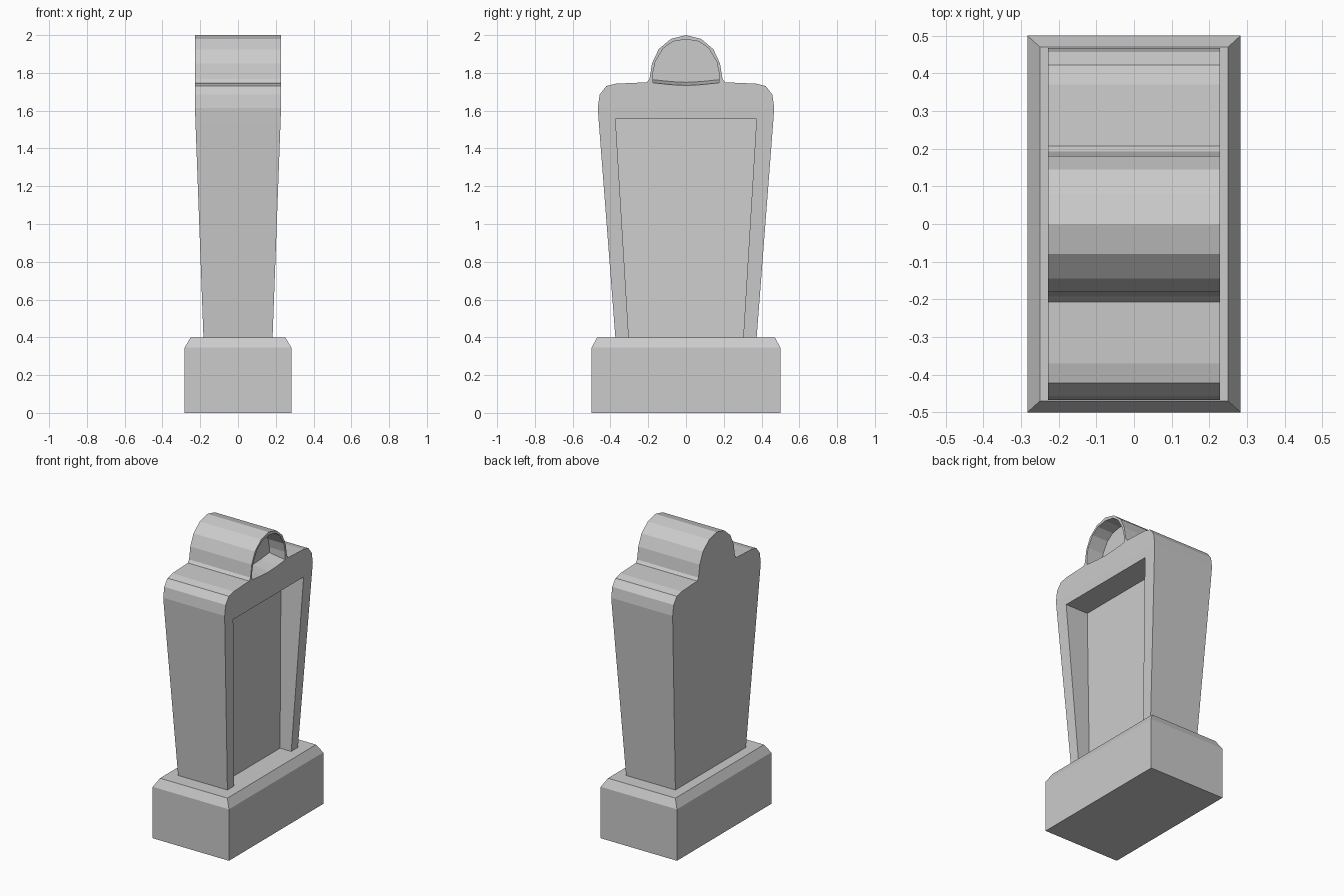
import bpy, bmesh

if "Cube" in bpy.data.objects:
    bpy.data.objects.remove(bpy.data.objects["Cube"])


def loft(name, rings, split_z=None):
    """Skin a list of matching point rings and cap both ends."""
    bm = bmesh.new()
    vr = [[bm.verts.new(p) for p in r] for r in rings]
    n = len(vr[0])
    for a, b in zip(vr, vr[1:]):
        for i in range(n):
            j = (i + 1) % n
            bm.faces.new((a[i], a[j], b[j], b[i]))
    for r in (vr[0], vr[-1]):
        bm.faces.new(r)
        # crease the cap where the taper ends
        if split_z is not None:
            pair = [v for v in r if abs(v.co.z - split_z) < 1e-4]
            bmesh.ops.connect_verts(bm, verts=pair)
    bmesh.ops.recalc_face_normals(bm, faces=bm.faces)
    me = bpy.data.meshes.new(name)
    bm.to_mesh(me)
    bm.free()
    ob = bpy.data.objects.new(name, me)
    bpy.context.collection.objects.link(ob)
    return ob


def mirror(half):
    """Right half outline, bottom to top centre, mirrored across y = 0."""
    return half + [(-y, z) for y, z in reversed(half) if y > 0]


def rect(x, y, z):
    return [(-x, -y, z), (x, -y, z), (x, y, z), (-x, y, z)]


# plinth with chamfered top
loft("plinth", [rect(0.283, 0.5, 0), rect(0.283, 0.5, 0.345), rect(0.25, 0.47, 0.4)])

# headstone slab, tapering in thickness towards the bottom
KNEE = 1.615
def half_depth(z):
    return 0.183 + 0.045 * min(1, (z - 0.4) / (KNEE - 0.4))

outline = mirror([(0.374, 0.4), (0.461, 1.53), (0.467, KNEE), (0.457, 1.685),
                  (0.422, 1.73), (0.371, 1.743), (0.207, 1.75), (0.193, 1.768),
                  (0.18, 1.85), (0.145, 1.925), (0.08, 1.98), (0, 2.0)])
slab = loft("headstone", [[(s * half_depth(z), y, z) for y, z in outline]
                          for s in (-1, 1)], KNEE)

# tall panel recess, deeper at the top
panel = mirror([(0.297, 0.3), (0.373, 1.555)])
panel_cut = loft("panel_cutter", [[(0.1 - 0.042 * (z - 0.4) / 1.155, y, z) for y, z in panel],
                                  [(0.4, y, z) for y, z in panel]])

# arched niche with a sagging, sloping floor
arch = [(0.175, 1.80), (0.162, 1.86), (0.12, 1.93), (0.07, 1.966), (0, 1.978)]
def niche(x, drop):
    floor = [(y, z - drop) for y, z in ((-0.175, 1.764), (-0.08, 1.754), (0, 1.75),
                                        (0.08, 1.754), (0.175, 1.764))]
    return [(x, y, z) for y, z in floor + mirror(arch)]

niche_cut = loft("niche_cutter", [niche(0.11, 0), niche(0.31, 0.028)])

for cutter in (panel_cut, niche_cut):
    cutter.hide_render = True
    cutter.hide_viewport = False
    cutter.display_type = 'WIRE'
    mod = slab.modifiers.new(cutter.name, 'BOOLEAN')
    mod.operation = 'DIFFERENCE'
    mod.solver = 'EXACT'
    mod.object = cutter
